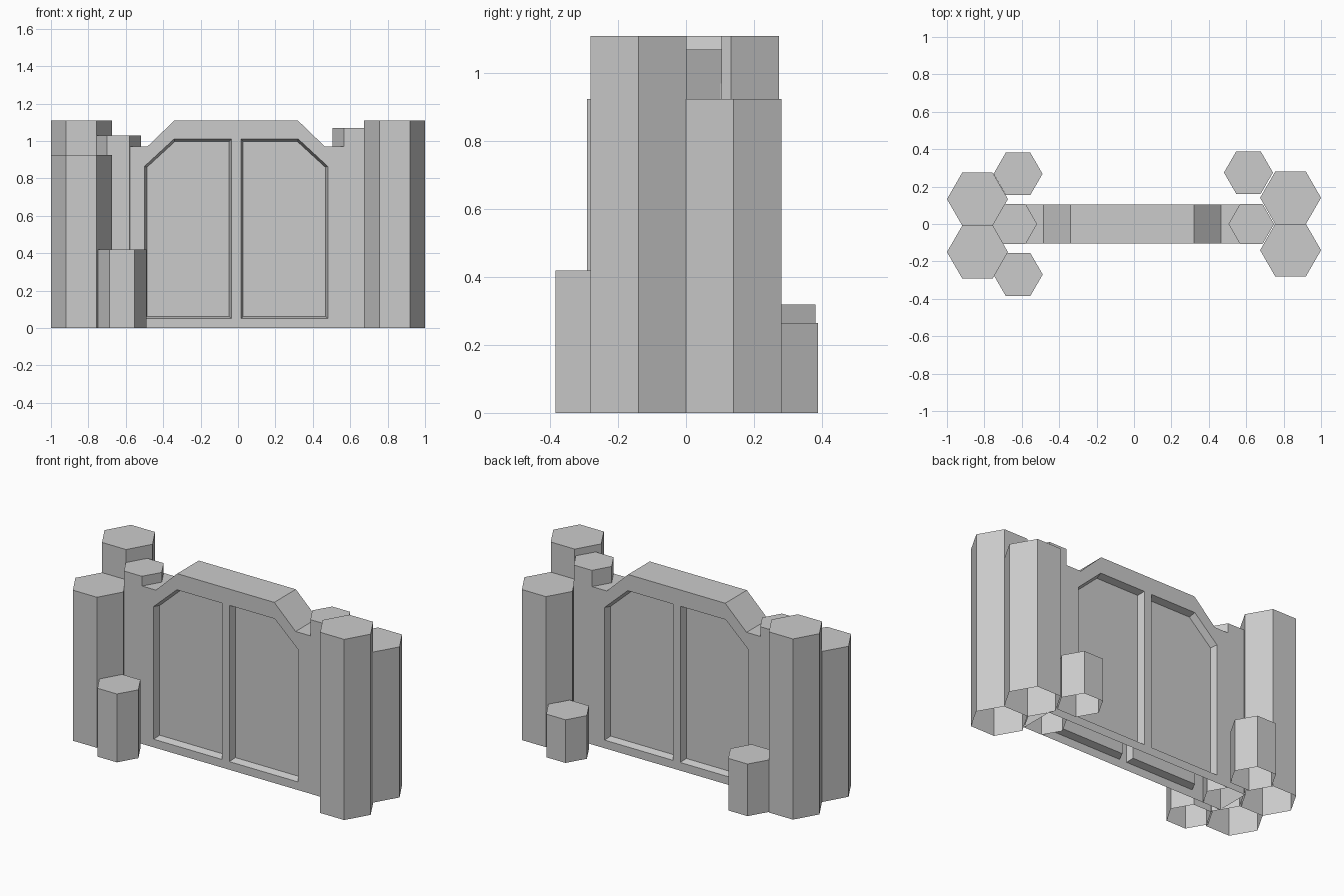
import bpy
import bmesh
import math

cube = bpy.data.objects.get("Cube")
if cube:
    bpy.data.objects.remove(cube, do_unlink=True)

stone = bpy.data.materials.new("grey_stone")
stone.use_nodes = True
GREY = (0.6, 0.6, 0.6, 1)
stone.diffuse_color = GREY
stone.node_tree.nodes["Principled BSDF"].inputs["Base Color"].default_value = GREY


def finish(bm, name):
    bmesh.ops.recalc_face_normals(bm, faces=bm.faces)
    mesh = bpy.data.meshes.new(name)
    bm.to_mesh(mesh)
    bm.free()
    mesh.materials.append(stone)
    obj = bpy.data.objects.new(name, mesh)
    bpy.context.collection.objects.link(obj)


def hex_column(name, x, y, radius, height):
    """Six-sided column with a flat top and an open base."""
    bm = bmesh.new()
    angles = [math.radians(60 * k) for k in range(6)]
    rings = [[bm.verts.new((x + radius * math.cos(a), y + radius * math.sin(a), z))
              for a in angles] for z in (0, height)]
    bridge(bm, rings[0], rings[1])
    bm.faces.new(rings[1])
    finish(bm, name)


def bridge(bm, low, high, skip_first=False):
    n = len(low)
    for i in range(1 if skip_first else 0, n):
        j = (i + 1) % n
        bm.faces.new((low[i], low[j], high[j], high[i]))


def panel_outline(side, inset):
    """Door panel with one clipped upper corner, as x and z pairs."""
    inner, outer = 0.025 + inset, 0.49 - inset
    bottom, top = 0.05 + inset, 1.01 - inset
    clip_x, clip_z = 0.333 - 0.41 * inset, 0.865 - 0.41 * inset
    pts = [(outer, bottom), (inner, bottom), (inner, top), (clip_x, top), (outer, clip_z)]
    return [(CENTRE + side * px, pz) for px, pz in pts]


CENTRE = -0.01
HALF = 0.105      # half the wall thickness
DEPTH = 0.04      # panel recess
LIP = 0.013       # slope of the recess sides

# Gate wall: raised middle, recessed panels on both faces, open base
bm = bmesh.new()
profile = [(-0.7, 0), (0.69, 0), (0.69, 0.97), (0.465, 0.97),
           (0.32, 1.11), (-0.34, 1.11), (-0.485, 0.97), (-0.7, 0.97)]
outlines = []
for face in (-1, 1):
    def ring(points, y):
        return [bm.verts.new((px, face * y, pz)) for px, pz in points]

    outer = ring(profile, HALF)
    holes = [ring(panel_outline(s, 0), HALF) for s in (-1, 1)]
    edges = [bm.edges.new((loop[i - 1], loop[i]))
             for loop in [outer] + holes for i in range(len(loop))]
    bmesh.ops.triangle_fill(bm, edges=edges, use_beauty=True, normal=(0, face, 0))
    for side, hole in zip((-1, 1), holes):
        floor = ring(panel_outline(side, LIP), HALF - DEPTH)
        bridge(bm, hole, floor)
        bm.faces.new(floor)
    outlines.append(outer)
bridge(bm, outlines[0], outlines[1], skip_first=True)
finish(bm, "gate_wall")

# Posts embedded in the wall ends
hex_column("right_wall_post", -0.64, 0, 0.122, 1.03)
hex_column("left_wall_post", 0.627, 0, 0.122, 1.07)

# Large columns at each end
hex_column("right_front_column", -0.837, -0.15, 0.163, 0.925)
hex_column("right_back_column", -0.837, 0.133, 0.163, 1.11)
hex_column("left_front_column", 0.837, -0.14, 0.163, 1.11)
hex_column("left_back_column", 0.837, 0.14, 0.163, 0.925)

# Short stumps beside the columns
hex_column("right_front_stump", -0.62, -0.27, 0.132, 0.42)
hex_column("right_back_stump", -0.62, 0.268, 0.131, 0.32)
hex_column("left_back_stump", 0.612, 0.275, 0.131, 0.265)
